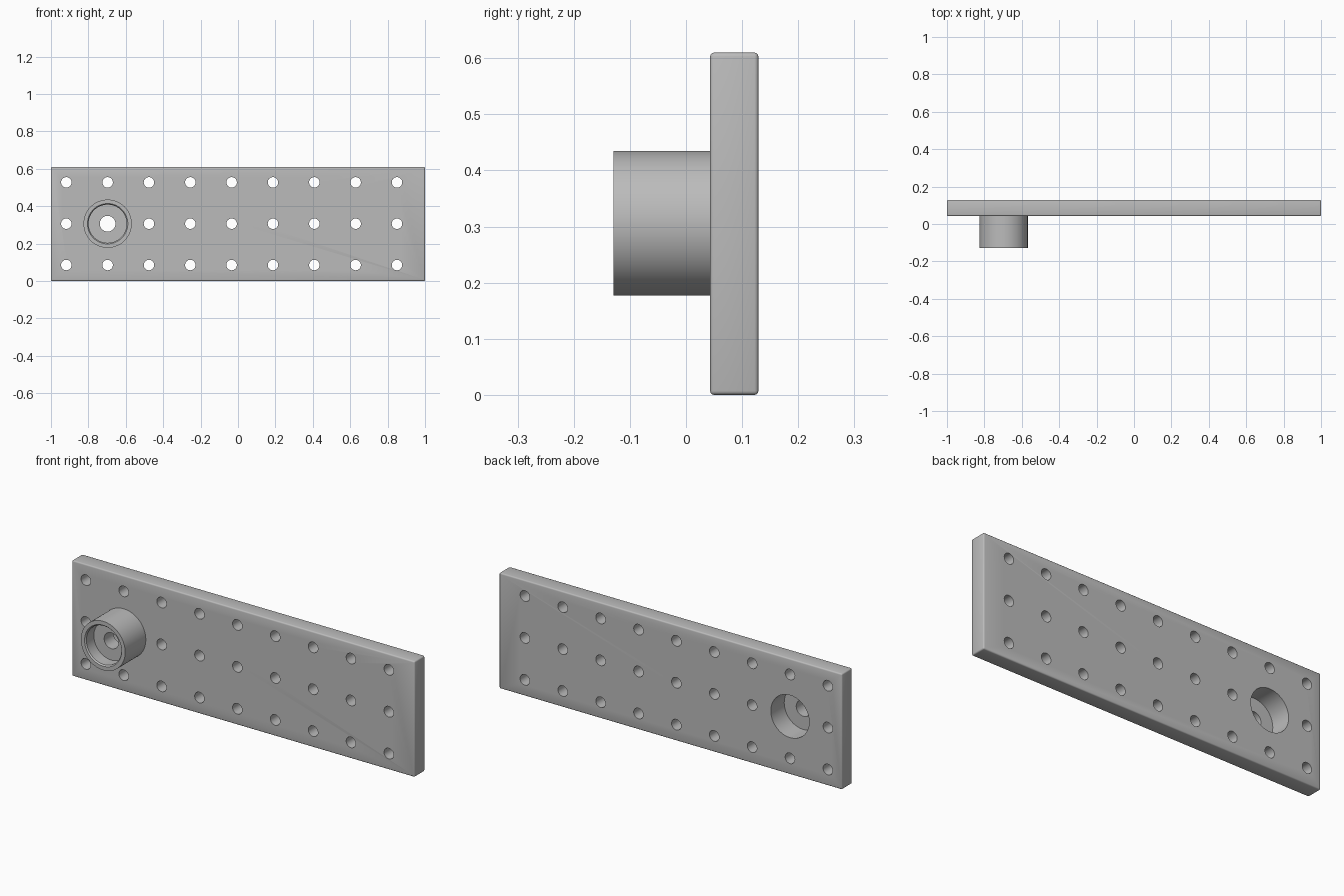
import bpy, bmesh, math
from mathutils import Matrix, Vector

cube = bpy.data.objects.get("Cube")
if cube:
    bpy.data.objects.remove(cube, do_unlink=True)

# Overall sizes
FRONT, BACK, HEIGHT = 0.043, 0.129, 0.61
PITCH, FIRST_X, MID_Z = 0.221, -0.918, 0.306
SOCKET_X = FIRST_X + PITCH
BORE = 0.112

grey = bpy.data.materials.new("plain grey")
grey.use_nodes = True
colour = (0.5, 0.5, 0.5, 1)
grey.diffuse_color = colour
grey.node_tree.nodes["Principled BSDF"].inputs["Base Color"].default_value = colour


def make_object(name, bm):
    bmesh.ops.recalc_face_normals(bm, faces=bm.faces)
    mesh = bpy.data.meshes.new(name)
    bm.to_mesh(mesh)
    bm.free()
    mesh.materials.append(grey)
    obj = bpy.data.objects.new(name, mesh)
    bpy.context.collection.objects.link(obj)
    return obj


def activate(obj):
    bpy.ops.object.select_all(action='DESELECT')
    obj.select_set(True)
    bpy.context.view_layer.objects.active = obj


def add_drill(bm, x, z, radius, sides):
    place = Matrix.Translation((x, BACK, z)) @ Matrix.Rotation(math.pi / 2, 4, 'X')
    bmesh.ops.create_cone(bm, cap_ends=True, segments=sides, radius1=radius,
                          radius2=radius, depth=0.5, matrix=place)


# Plate with softened edges
bm = bmesh.new()
bmesh.ops.create_cube(bm, size=1, matrix=Matrix.Translation((0, (FRONT + BACK) / 2, HEIGHT / 2))
                      @ Matrix.Diagonal((2, BACK - FRONT, HEIGHT, 1)))
bmesh.ops.bevel(bm, geom=bm.edges[:], offset=0.007, segments=3, profile=0.5, affect='EDGES')
plate = make_object("drilled_plate", bm)

# Grid of holes, with a wide bore where the socket sits
bm = bmesh.new()
for column in range(9):
    for row in (-1, 0, 1):
        if column == 1 and row == 0:
            add_drill(bm, SOCKET_X, MID_Z, BORE, 64)
        else:
            add_drill(bm, FIRST_X + column * PITCH, MID_Z + row * PITCH, 0.028, 32)
drills = make_object("hole_cutter", bm)
drills.hide_render = True

activate(plate)
cut = plate.modifiers.new("holes", 'BOOLEAN')
cut.operation = 'DIFFERENCE'
cut.solver = 'EXACT'
cut.object = drills
bpy.ops.object.modifier_apply(modifier=cut.name)
bpy.data.objects.remove(drills, do_unlink=True)

# Round socket: a closed radius and depth profile turned about its axis
profile = [(0.129, FRONT), (0.129, -0.129), (0.108, -0.129), (0.102, -0.122),
           (0.102, -0.06), (0.042, -0.06), (0.042, 0.017), (BORE, 0.017), (BORE, FRONT)]
bm = bmesh.new()
ring = [bm.verts.new((SOCKET_X + r, y, MID_Z)) for r, y in profile]
edges = [bm.edges.new((a, b)) for a, b in zip(ring, ring[1:] + ring[:1])]
bmesh.ops.spin(bm, geom=ring + edges, cent=(SOCKET_X, 0, MID_Z), axis=(0, 1, 0),
               angle=math.tau, steps=64, use_merge=True)
bmesh.ops.remove_doubles(bm, verts=bm.verts[:], dist=0.0001)
socket = make_object("bearing_socket", bm)

for part in (plate, socket):
    activate(part)
    bpy.ops.object.shade_smooth_by_angle(angle=math.radians(35))
